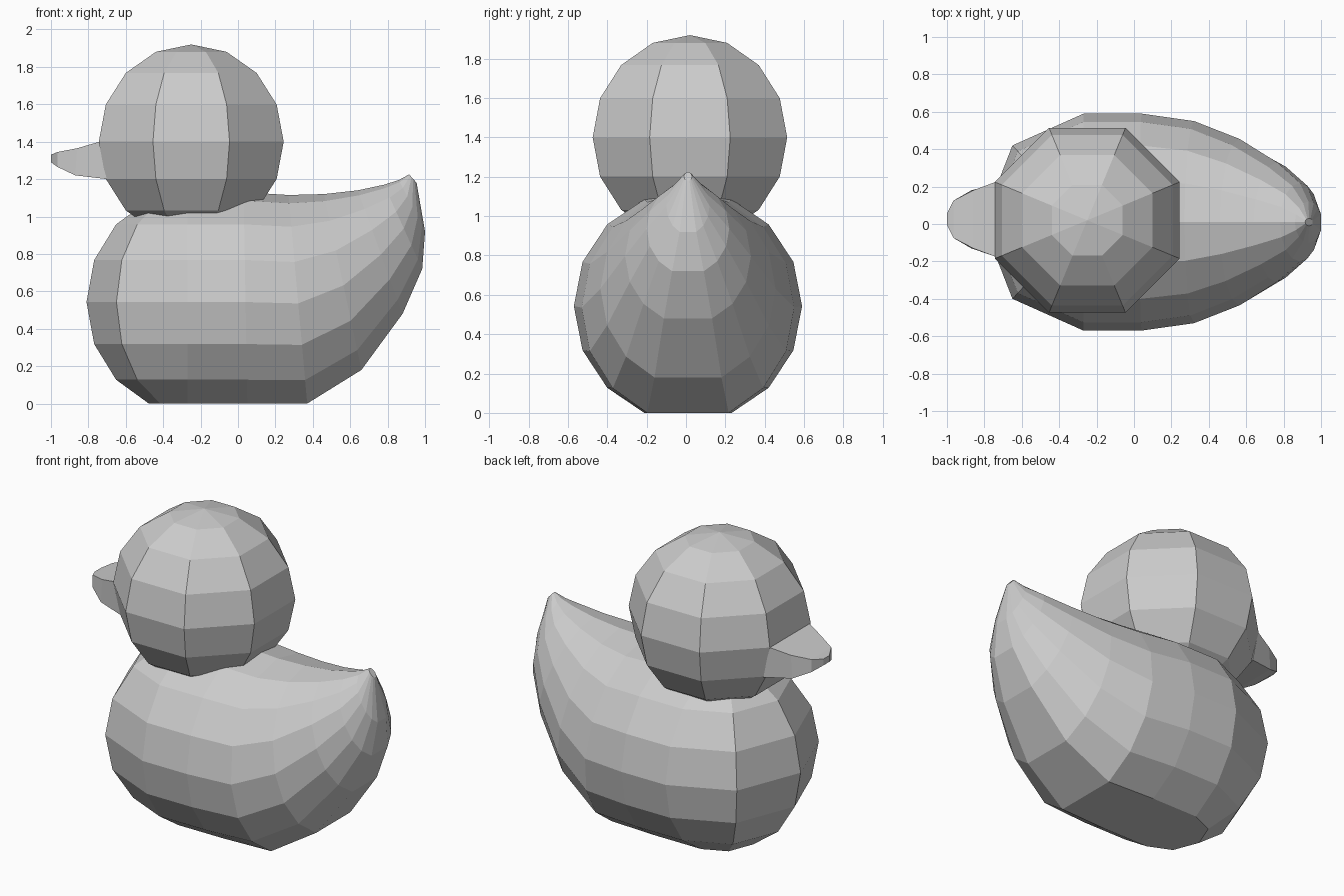
import bpy, bmesh
from math import sin, cos, pi

if "Cube" in bpy.data.objects:
    bpy.data.objects.remove(bpy.data.objects["Cube"])

N = 16


def loft(name, rings):
    """Skin a list of equal-length closed loops and cap both ends."""
    bm = bmesh.new()
    loops = [[bm.verts.new(p) for p in ring] for ring in rings]
    n = len(loops[0])
    for a, b in zip(loops, loops[1:]):
        for i in range(n):
            j = (i + 1) % n
            bm.faces.new((a[i], a[j], b[j], b[i]))
    bm.faces.new(loops[0][::-1])
    bm.faces.new(loops[-1])
    bmesh.ops.remove_doubles(bm, verts=bm.verts, dist=0.0005)
    bmesh.ops.recalc_face_normals(bm, faces=bm.faces)
    mesh = bpy.data.meshes.new(name)
    bm.to_mesh(mesh)
    bm.free()
    obj = bpy.data.objects.new(name, mesh)
    bpy.context.collection.objects.link(obj)
    return obj


def body_ring(xb, zb, xt, zt, w, bulge=0.0, yc=0.01):
    """Flat-bottomed ring from a low point to a high point, pushed forward by bulge."""
    low = sin(3 * pi / 8)
    pts = []
    for i in range(N):
        a = 2 * pi * i / N + pi / 2
        t = (max(sin(a), -low) + low) / (1 + low)
        pts.append((xb + (xt - xb) * t - bulge * abs(cos(a)),
                    yc + w * cos(a),
                    zb + (zt - zb) * t))
    return pts


# Body: rounded chest, flat base, tail sweeping up to a point
loft("body", [body_ring(*r) for r in (
    (-0.27, 0.0, -0.27, 1.13, 0.0, 0.54),
    (-0.27, 0.0, -0.27, 1.13, 0.41, 0.38),
    (-0.27, 0.0, -0.27, 1.13, 0.58),
    (0.05, 0.0, 0.03, 1.13, 0.58),
    (0.37, 0.0, 0.27, 1.115, 0.54),
    (0.66, 0.18, 0.46, 1.12, 0.445),
    (0.88, 0.48, 0.64, 1.14, 0.32),
    (0.985, 0.72, 0.78, 1.17, 0.21),
    (1.0, 0.92, 0.86, 1.195, 0.11),
    (0.955, 1.18, 0.915, 1.225, 0.02),
)])

# Head: low-poly ball with flat sides facing the axes
bpy.ops.mesh.primitive_uv_sphere_add(segments=8, ring_count=8, radius=1,
                                     location=(-0.25, 0.02, 1.4),
                                     rotation=(0, 0, pi / 8))
head = bpy.context.object
head.name = "head"
head.scale = (0.535, 0.535, 0.52)

# Beak: tapers forward out of the face
loft("beak", [[(xt, 0.025 + w, zt), (xt, 0.025 - w, zt),
               (xb, 0.025 - w, zb), (xb, 0.025 + w, zb)]
              for xb, zb, xt, zt, w in (
    (-0.70, 1.20, -0.74, 1.40, 0.20),
    (-0.87, 1.22, -0.86, 1.365, 0.155),
    (-0.965, 1.265, -0.965, 1.345, 0.10),
    (-1.0, 1.29, -1.0, 1.33, 0.03),
)])
